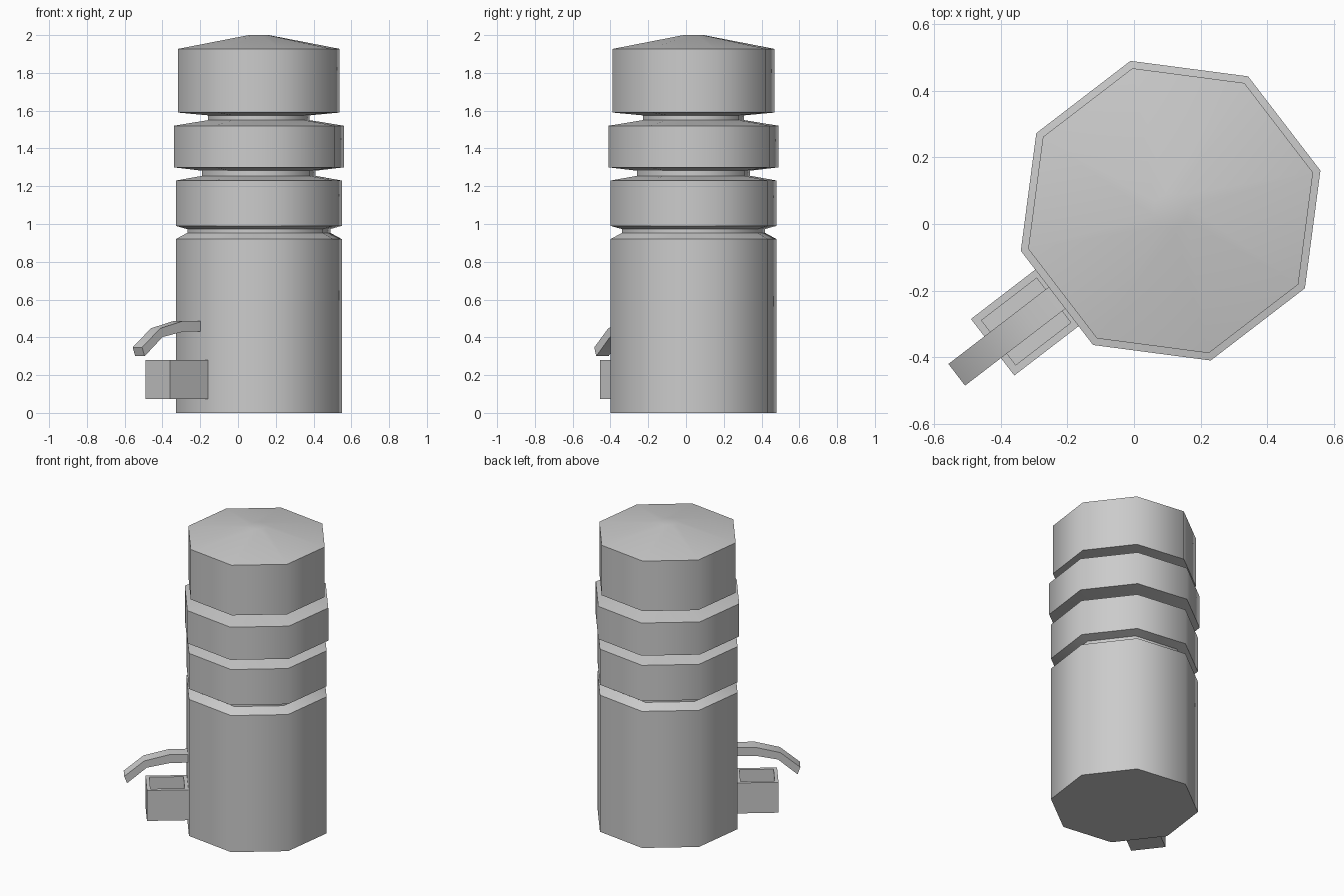
import bpy, bmesh, math
from mathutils import Matrix, Vector

if "Cube" in bpy.data.objects:
    bpy.data.objects.remove(bpy.data.objects["Cube"])

CENTRE = Vector((0.11, 0.04, 0))
SPOUT_ANGLE = math.radians(217.5)
# local frame: +x points out through the spout face
FRAME = Matrix.Translation(CENTRE) @ Matrix.Rotation(SPOUT_ANGLE, 4, 'Z')


def finish(name, bm, smooth=None):
    bmesh.ops.recalc_face_normals(bm, faces=bm.faces)
    bm.transform(FRAME)
    mesh = bpy.data.meshes.new(name)
    bm.to_mesh(mesh)
    bm.free()
    ob = bpy.data.objects.new(name, mesh)
    bpy.context.collection.objects.link(ob)
    if smooth:
        bpy.ops.object.select_all(action='DESELECT')
        ob.select_set(True)
        bpy.context.view_layer.objects.active = ob
        bpy.ops.object.shade_smooth_by_angle(angle=math.radians(smooth))
    return ob


def turned(name, profile, sides=8):
    """Stack of regular polygons, capped at both ends."""
    bm = bmesh.new()
    rings = []
    for r, z in profile:
        angles = [math.tau * (i + 0.5) / sides for i in range(sides)]
        rings.append([bm.verts.new((r * math.cos(a), r * math.sin(a), z)) for a in angles])
    for a, b in zip(rings, rings[1:]):
        for i in range(sides):
            j = (i + 1) % sides
            bm.faces.new((a[i], a[j], b[j], b[i]))
    bm.faces.new(rings[0])
    bm.faces.new(rings[-1])
    return finish(name, bm, 50)


# octagonal body with three grooved rings and a shallow cone cap
turned("body", [
    (0.455, 0.0), (0.455, 0.92), (0.392, 0.953), (0.392, 0.973),
    (0.455, 0.99), (0.455, 1.23), (0.31, 1.255), (0.31, 1.282),
    (0.466, 1.30), (0.466, 1.52), (0.277, 1.55), (0.277, 1.575),
    (0.443, 1.59), (0.443, 1.927), (0.055, 2.0)])

# open-topped collecting box under the handle
bm = bmesh.new()
bmesh.ops.create_cube(bm, size=1, matrix=Matrix.Translation((0.547, 0, 0.177))
                      @ Matrix.Diagonal((0.254, 0.214, 0.205, 1)))
top = max(bm.faces, key=lambda f: f.calc_center_median().z)
bmesh.ops.inset_individual(bm, faces=[top], thickness=0.032)
pocket = bmesh.ops.extrude_face_region(bm, geom=[top])
bmesh.ops.translate(bm, vec=(0, 0, -0.12),
                    verts=[v for v in pocket['geom'] if isinstance(v, bmesh.types.BMVert)])
bmesh.ops.delete(bm, geom=[f for f in bm.faces if f == top], context='FACES_ONLY')
finish("spout_box", bm)

# bent flat handle
bm = bmesh.new()
upper = [(0.415, 0.487), (0.535, 0.487), (0.688, 0.448), (0.81, 0.347)]
lower = [(0.415, 0.432), (0.535, 0.43), (0.673, 0.402), (0.793, 0.30)]
sections = []
for (ux, uz), (lx, lz) in zip(upper, lower):
    sections.append([bm.verts.new(c) for c in (
        (ux, -0.041, uz), (ux, 0.041, uz), (lx, 0.041, lz), (lx, -0.041, lz))])
for a, b in zip(sections, sections[1:]):
    for i in range(4):
        j = (i + 1) % 4
        bm.faces.new((a[i], a[j], b[j], b[i]))
bm.faces.new(sections[0])
bm.faces.new(sections[-1])
finish("handle", bm, 40)
